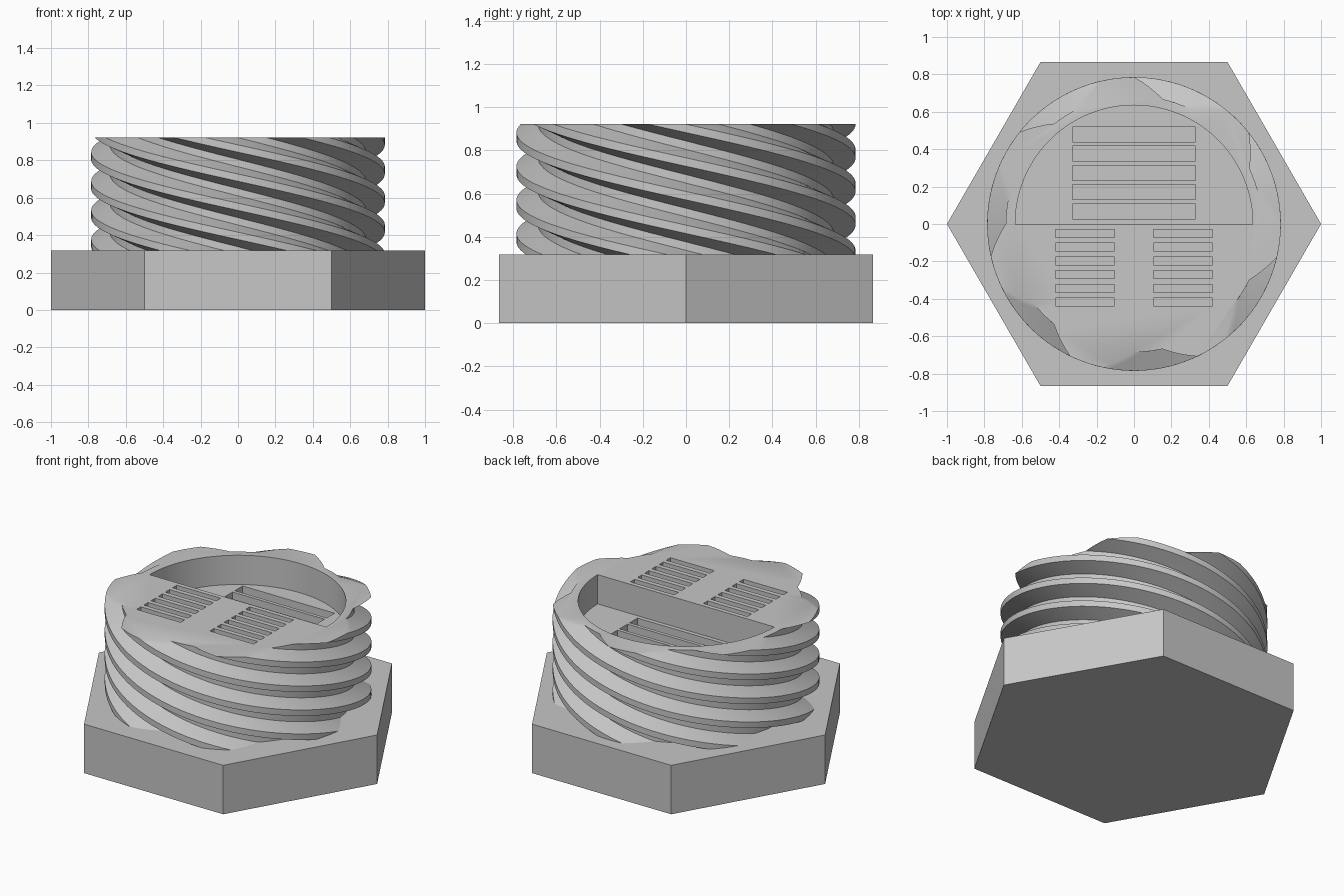
import bpy, bmesh, math

if "Cube" in bpy.data.objects:
    bpy.data.objects.remove(bpy.data.objects["Cube"], do_unlink=True)

HEX_TOP, TOP = 0.318, 0.922
CREST, ROOT = 0.785, 0.685
STARTS, LEAD = 7, 1.09
RECESS_FLOOR = TOP - 0.19

grey = bpy.data.materials.new("light_grey")
grey.use_nodes = True
grey.diffuse_color = (0.57, 0.57, 0.57, 1)
grey.node_tree.nodes["Principled BSDF"].inputs["Base Color"].default_value = grey.diffuse_color


def make_object(name, bm):
    bmesh.ops.recalc_face_normals(bm, faces=bm.faces)
    mesh = bpy.data.meshes.new(name)
    bm.to_mesh(mesh)
    bm.free()
    obj = bpy.data.objects.new(name, mesh)
    bpy.context.collection.objects.link(obj)
    mesh.materials.append(grey)
    return obj


def loft(bm, rings):
    """Skin a stack of closed rings and cap both ends."""
    rows = [[bm.verts.new(p) for p in ring] for ring in rings]
    n = len(rows[0])
    for low, high in zip(rows, rows[1:]):
        for i in range(n):
            j = (i + 1) % n
            bm.faces.new((low[i], low[j], high[j], high[i]))
    bm.faces.new(rows[0][::-1])
    bm.faces.new(rows[-1])


def prism(bm, outline, z0, z1):
    loft(bm, [[(x, y, z) for x, y in outline] for z in (z0, z1)])


def box(bm, x0, x1, y0, y1, z0, z1):
    prism(bm, [(x0, y0), (x1, y0), (x1, y1), (x0, y1)], z0, z1)


def polar(r, a):
    return r * math.cos(a), r * math.sin(a)


# Hexagonal head
bm = bmesh.new()
prism(bm, [polar(1, math.radians(60 * i)) for i in range(6)], 0, HEX_TOP)
make_object("hex_head", bm)

# Multi-start threaded plug: a seven-lobed section twisted along its height
period = math.tau / STARTS
section = []
for start in range(STARTS):
    base = math.radians(-32.3) + (start - 0.125) * period
    for k in range(16):
        step, part = k % 4 / 4, k // 4
        r = (ROOT, ROOT + (CREST - ROOT) * step,
             CREST, CREST - (CREST - ROOT) * step)[part]
        section.append((r, base + period * k / 16))

bm = bmesh.new()
LAYERS = 60
rings = []
for i in range(LAYERS + 1):
    z = HEX_TOP - 0.01 + (TOP - HEX_TOP + 0.01) * i / LAYERS
    twist = (TOP - z) / LEAD * math.tau
    rings.append([(*polar(r, a + twist), z) for r, a in section])
loft(bm, rings)
plug = make_object("threaded_plug", bm)

# Half-round recess cutter
bm = bmesh.new()
prism(bm, [polar(0.635, math.pi * i / 48) for i in range(49)], RECESS_FLOOR, TOP + 0.1)
recess = make_object("recess_cutter", bm)

# Slot cutters: five wide slots in the recess floor, two rows of six in the top
bm = bmesh.new()
for i in range(5):
    y = 0.027 + 0.103 * i
    box(bm, -0.33, 0.33, y, y + 0.08, RECESS_FLOOR - 0.1, RECESS_FLOOR + 0.05)
for x in (-0.42, 0.105):
    for i in range(6):
        y = -0.029 - 0.0735 * i
        box(bm, x, x + 0.315, y - 0.043, y, TOP - 0.1, TOP + 0.05)
slots = make_object("slot_cutter", bm)

# Cut the recess and slots, then drop the cutters
bpy.context.view_layer.objects.active = plug
plug.select_set(True)
for cutter in (recess, slots):
    cutter.hide_render = True
    mod = plug.modifiers.new(cutter.name, 'BOOLEAN')
    mod.operation = 'DIFFERENCE'
    mod.solver = 'EXACT'
    mod.object = cutter
    bpy.ops.object.modifier_apply(modifier=mod.name)
    bpy.data.objects.remove(cutter, do_unlink=True)

bpy.ops.object.shade_smooth_by_angle(angle=math.radians(25))
